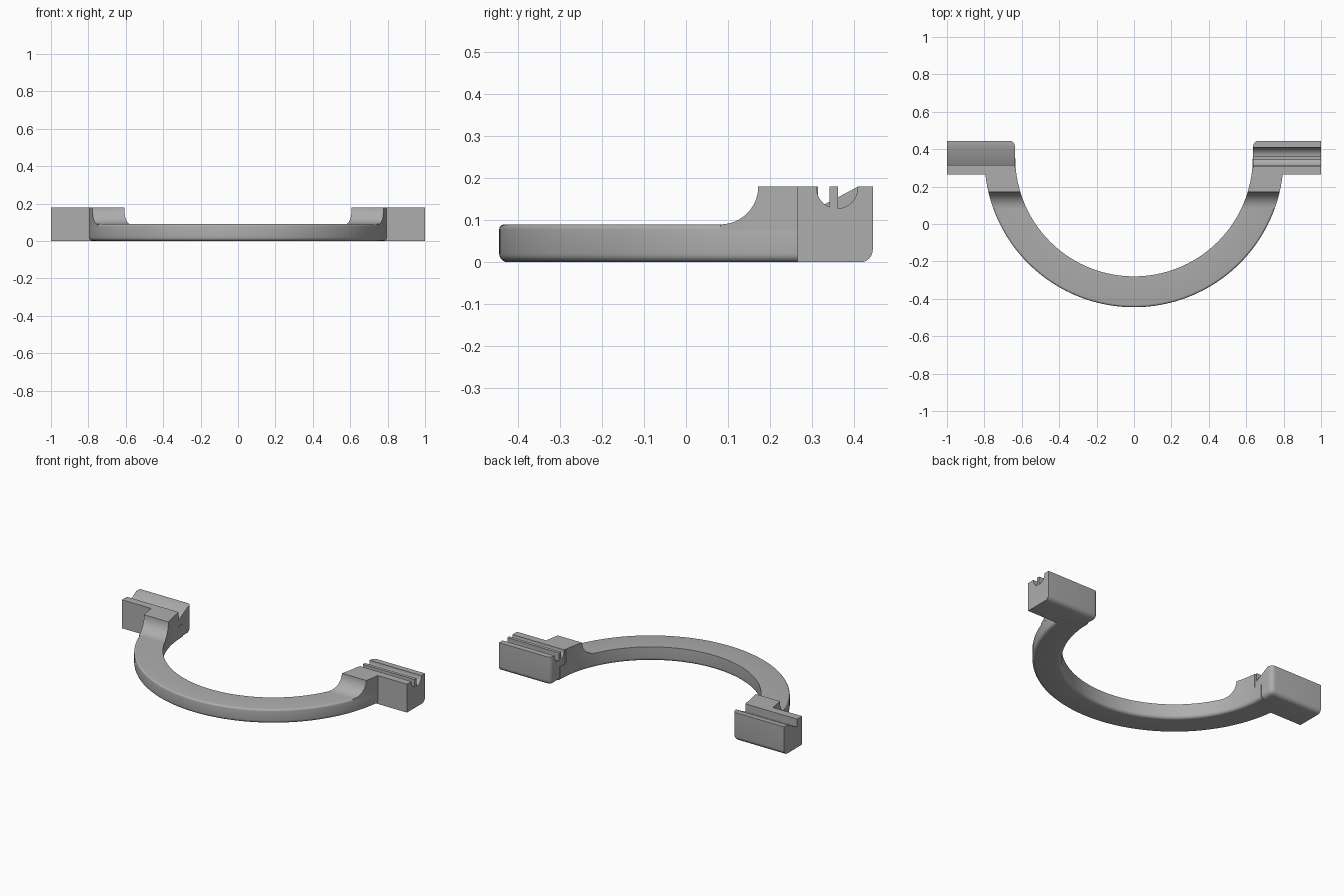
import bpy, bmesh
from math import pi, sin, cos, sqrt, radians

if "Cube" in bpy.data.objects:
    bpy.data.objects.remove(bpy.data.objects["Cube"], do_unlink=True)

grey = bpy.data.materials.new("matte_grey")
grey.use_nodes = True
grey.diffuse_color = (0.42, 0.42, 0.42, 1)
grey.node_tree.nodes["Principled BSDF"].inputs["Base Color"].default_value = grey.diffuse_color

CENTRE_Y, INNER, OUTER = 0.355, 0.635, 0.8
BAND_TOP, TOP = 0.09, 0.18
FRONT, BACK = 0.265, 0.445


def arc(cx, cy, r, start, end, steps):
    """Points on an arc, angles in degrees."""
    angles = [radians(start + (end - start) * i / steps) for i in range(steps + 1)]
    return [(cx + r * cos(a), cy + r * sin(a)) for a in angles]


def finish(name, bm):
    bmesh.ops.recalc_face_normals(bm, faces=bm.faces)
    mesh = bpy.data.meshes.new(name)
    bm.to_mesh(mesh)
    bm.free()
    mesh.materials.append(grey)
    obj = bpy.data.objects.new(name, mesh)
    bpy.context.collection.objects.link(obj)
    bpy.ops.object.select_all(action='DESELECT')
    obj.select_set(True)
    bpy.context.view_layer.objects.active = obj
    bpy.ops.object.shade_smooth_by_angle(angle=radians(35))


def loft(sections):
    """Skin a list of closed sections and cap both ends."""
    bm = bmesh.new()
    rings = [[bm.verts.new(p) for p in s] for s in sections]
    n = len(rings[0])
    for a, b in zip(rings, rings[1:]):
        for i in range(n):
            j = (i + 1) % n
            bm.faces.new((a[i], a[j], b[j], b[i]))
    bm.faces.new(rings[0])
    bm.faces.new(rings[-1])
    return bm


# Curved band: rounded section swept through half a turn
low, high = 0.02, 0.012
section = (arc(INNER + low, low, low, 180, 270, 5)
           + arc(OUTER - low, low, low, 270, 360, 5)
           + arc(OUTER - high, BAND_TOP - high, high, 0, 90, 4)
           + [(INNER, BAND_TOP)])
SEGMENTS = 80
turns = [pi + pi * i / SEGMENTS for i in range(SEGMENTS + 1)]
finish("curved_band", loft(
    [[(r * cos(t), CENTRE_Y + r * sin(t), z) for r, z in section] for t in turns]))


# Risers: concave ramps that follow the band up to the blocks
def riser(name, side):
    ramp = arc(0.082, TOP, TOP - BAND_TOP, -90, 0, 12)
    ramp += [(0.2, TOP), (0.23, TOP), (FRONT, TOP), (0.3, TOP)]
    sections = []
    for y, z in ramp:
        xi, xo = (side * sqrt(r * r - (y - CENTRE_Y) ** 2) for r in (INNER, OUTER))
        base = BAND_TOP - 0.015
        sections.append([(xi, y, base), (xo, y, base), (xo, y, z), (xi, y, z)])
    finish(name, loft(sections))


# End blocks: side profile extruded outward, with three rounded edges
def block(name, side, groove):
    profile = [(FRONT, 0), (BACK, 0), (BACK, TOP)] + groove + [(FRONT, TOP)]
    bm = loft([[(side * x, y, z) for y, z in profile] for x in (INNER + 0.002, 1)])

    def rounded(edge):
        inner = all(abs(v.co.x) < 0.7 for v in edge.verts)
        back = all(v.co.y > BACK - 0.001 for v in edge.verts)
        bottom = all(v.co.z < 0.001 for v in edge.verts)
        return inner + back + bottom == 2

    bmesh.ops.bevel(bm, geom=[e for e in bm.edges if rounded(e)], offset=0.03,
                    segments=6, profile=0.5, affect='EDGES')
    finish(name, bm)


# Round channel split by a thin fin on the left, wedge notch on the right
channel = (arc(0.36, 0.177, 0.049, 0, -88, 10)
           + [(0.362, TOP), (0.342, TOP)]
           + arc(0.36, 0.177, 0.049, -112, -180, 8)
           + [(0.311, TOP)])
channel.insert(0, (0.409, TOP))
wedge = [(0.41, TOP), (0.315, 0.13), (0.315, TOP)]

for label, side, groove in (("left", 1, channel), ("right", -1, wedge)):
    riser(label + "_riser", side)
    block(label + "_end_block", side, groove)
